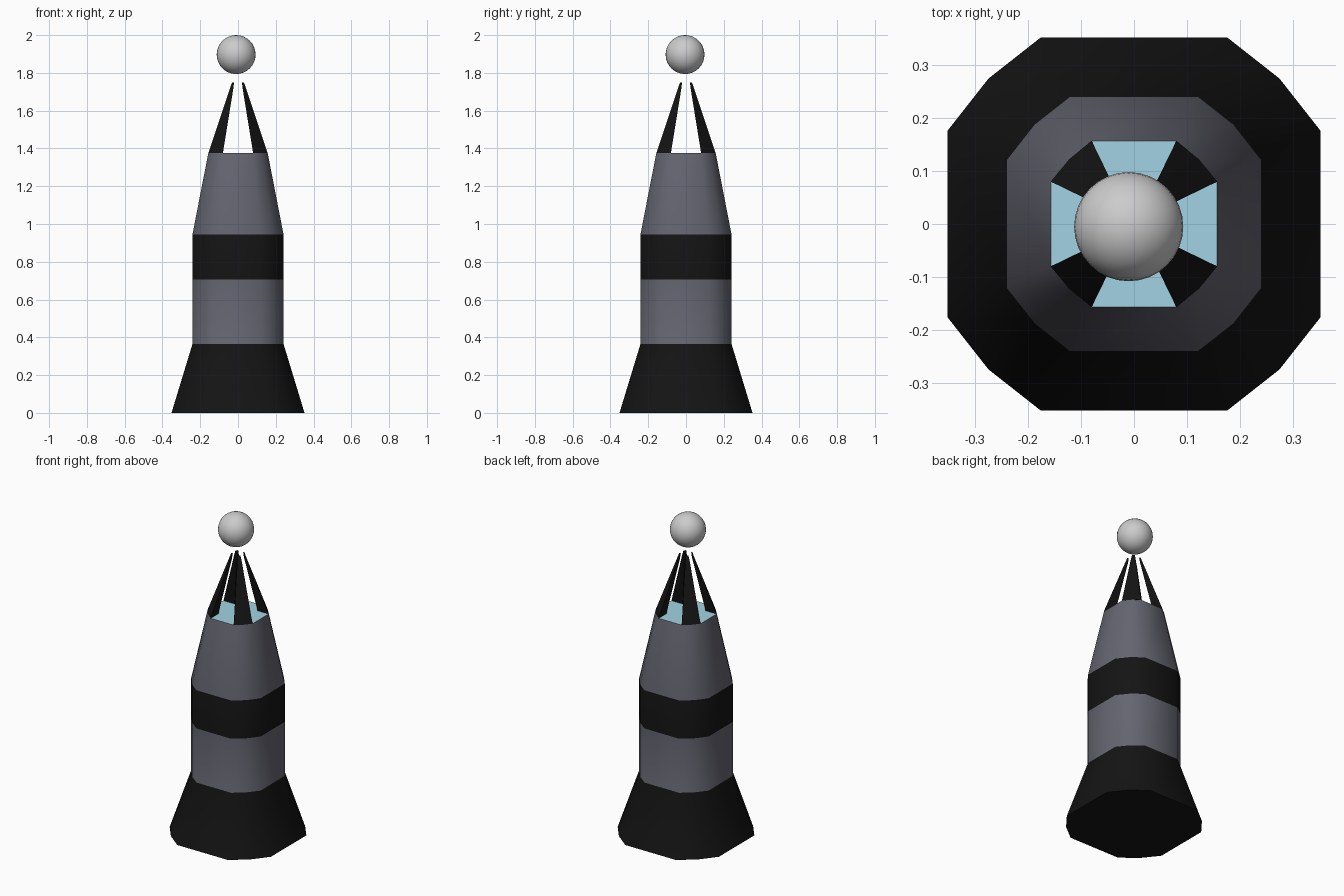
import bpy, bmesh, math

if "Cube" in bpy.data.objects:
    bpy.data.objects.remove(bpy.data.objects["Cube"])


def material(name, rgb):
    m = bpy.data.materials.new(name)
    m.diffuse_color = (*rgb, 1)
    m.use_nodes = True
    m.node_tree.nodes["Principled BSDF"].inputs["Base Color"].default_value = m.diffuse_color
    return m


BLACK = material("black", (0.007, 0.007, 0.007))
SLATE = material("slate", (0.13, 0.13, 0.165))
BLUE = material("pale_blue", (0.36, 0.65, 0.77))


def section(a):
    # twelve-sided rounded square of half width a, counter-clockwise
    pts = []
    for k in range(4):
        c, s = round(math.cos(k * math.pi / 2)), round(math.sin(k * math.pi / 2))
        for x, y in ((1, -0.5), (1, 0.5), (0.78, 0.78)):
            pts.append((a * (c * x - s * y), a * (s * x + c * y)))
    return pts


def loft(bm, rings, cap_mats=(0, 0), side_mats=None):
    # rings: list of (points, z)
    loops = [[bm.verts.new((x, y, z)) for x, y in pts] for pts, z in rings]
    n = len(loops[0])
    for j in range(len(loops) - 1):
        lo, hi = loops[j], loops[j + 1]
        for i in range(n):
            k = (i + 1) % n
            f = bm.faces.new((lo[i], lo[k], hi[k], hi[i]))
            f.material_index = side_mats[j] if side_mats else 0
    bm.faces.new(loops[0][::-1]).material_index = cap_mats[0]
    bm.faces.new(loops[-1]).material_index = cap_mats[1]


def finish(bm, name, mats, angle):
    bmesh.ops.recalc_face_normals(bm, faces=bm.faces)
    me = bpy.data.meshes.new(name)
    bm.to_mesh(me)
    bm.free()
    for m in mats:
        me.materials.append(m)
    ob = bpy.data.objects.new(name, me)
    bpy.context.collection.objects.link(ob)
    bpy.ops.object.select_all(action='DESELECT')
    ob.select_set(True)
    bpy.context.view_layer.objects.active = ob
    bpy.ops.object.shade_smooth_by_angle(angle=math.radians(angle))
    return ob


# banded tower body with flared foot and pale blue top
bm = bmesh.new()
profile = [(0.352, 0), (0.241, 0.365), (0.241, 0.705), (0.241, 0.945), (0.157, 1.376)]
loft(bm, [(section(a), z) for a, z in profile], (0, 2), (0, 1, 0, 1))
finish(bm, "tower_body", (BLACK, SLATE, BLUE), 45)

# four tapering prongs at the corners
bm = bmesh.new()
for k in range(4):
    c, s = round(math.cos(k * math.pi / 2)), round(math.sin(k * math.pi / 2))
    rings = []
    for a, b, z in ((0.157, 0.08, 1.376), (0.044, 0.025, 1.715), (0.032, 0.021, 1.748)):
        pts = ((b, b), (a, b), (0.78 * a, 0.78 * a), (b, a))
        rings.append(([(c * x - s * y, s * x + c * y) for x, y in pts], z))
    loft(bm, rings)
finish(bm, "corner_prongs", (BLACK,), 40)

# floating ball
bm = bmesh.new()
bmesh.ops.create_uvsphere(bm, u_segments=32, v_segments=16, radius=0.103)
ball = finish(bm, "floating_ball", (), 60)
ball.location = (-0.01, -0.005, 1.897)
